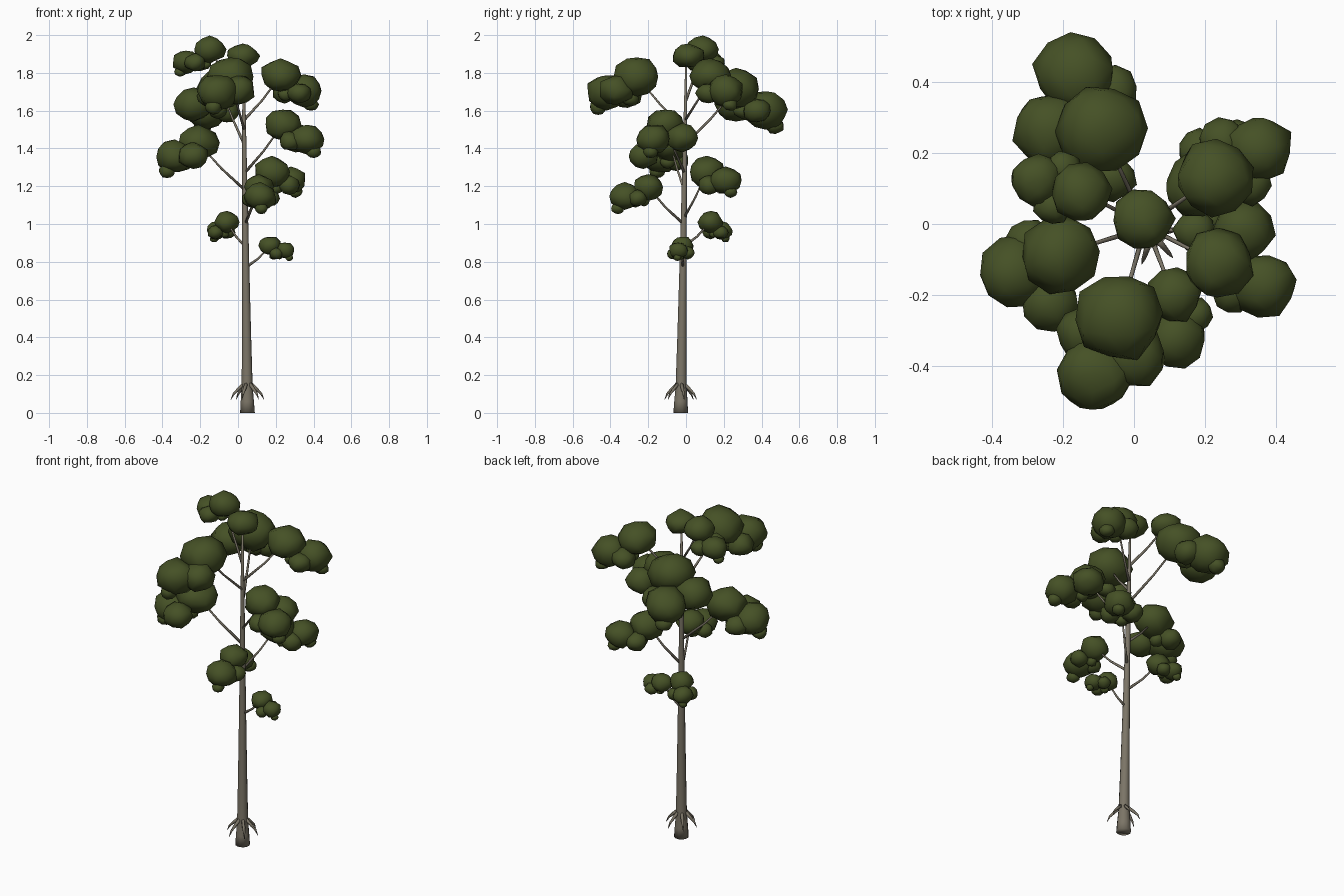
import bpy, bmesh, math, random
from mathutils import Vector

if "Cube" in bpy.data.objects:
    bpy.data.objects.remove(bpy.data.objects["Cube"])

random.seed(4)


def material(name, rgb):
    m = bpy.data.materials.new(name)
    m.diffuse_color = (*rgb, 1)
    m.use_nodes = True
    m.node_tree.nodes["Principled BSDF"].inputs["Base Color"].default_value = m.diffuse_color
    return m


BARK = material("grey bark", (0.20, 0.178, 0.135))
LEAF = material("dark green leaves", (0.06, 0.082, 0.019))


def finish(bm, name, mat):
    me = bpy.data.meshes.new(name)
    for f in bm.faces:
        f.smooth = True
    bm.to_mesh(me)
    bm.free()
    me.materials.append(mat)
    ob = bpy.data.objects.new(name, me)
    bpy.context.collection.objects.link(ob)
    return ob


def tube(name, points, radii, sides):
    """Tapered tube through points, capped at both ends."""
    bm = bmesh.new()
    pts = [Vector(p) for p in points]
    rings = []
    for i, p in enumerate(pts):
        d = (pts[min(i + 1, len(pts) - 1)] - pts[max(i - 1, 0)]).normalized()
        u = d.cross(Vector((0.3, 1, 0))).normalized()
        v = d.cross(u)
        rings.append([bm.verts.new(p + radii[i] * (u * math.cos(a) + v * math.sin(a)))
                      for a in (2 * math.pi * k / sides for k in range(sides))])
    for a, b in zip(rings, rings[1:]):
        for k in range(sides):
            j = (k + 1) % sides
            bm.faces.new((a[k], a[j], b[j], b[k]))
    bm.faces.new(rings[0][::-1])
    bm.faces.new(rings[-1])
    bmesh.ops.recalc_face_normals(bm, faces=bm.faces)
    return finish(bm, name, BARK)


def trunk_at(z):
    t = z / 1.9
    return Vector((0.05 - 0.022 * t, -0.028 + 0.03 * t, z))


def tuft(name, centre, r, flat=0.86):
    """Lumpy low-poly ball of leaves."""
    bm = bmesh.new()
    bmesh.ops.create_icosphere(bm, subdivisions=2, radius=1)
    turn = random.uniform(0, 6.28)
    c, s = math.cos(turn), math.sin(turn)
    for v in bm.verts:
        co = v.co * random.uniform(0.92, 1.10)
        v.co = centre + r * Vector((co.x * c - co.y * s, co.x * s + co.y * c, flat * co.z))
    return finish(bm, name, LEAF)


# Trunk with a flared foot
heights = [0, 0.06, 0.14, 0.4, 0.8, 1.2, 1.55, 1.88]
tube("trunk", [trunk_at(z) for z in heights],
     [0.040, 0.036, 0.030, 0.025, 0.019, 0.014, 0.010, 0.005], 12)

# Drooping root spikes around the foot
for i in range(6):
    a = 2 * math.pi * i / 6 + 0.2
    base = trunk_at(0)
    path = [base + Vector((d * math.cos(a), d * math.sin(a), z))
            for d, z in ((0.018, 0.155), (0.05, 0.125), (0.075, 0.10), (0.09, 0.07))]
    tube(f"root_spike_{i}", path, [0.010, 0.009, 0.006, 0.001], 5)

# Boughs: height on the trunk, then main tufts (x, y, z, radius), inner one first
boughs = {
    "lowest_right": (0.77, [(0.17, -0.02, 0.885, 0.058), (0.25, -0.04, 0.86, 0.05)]),
    "low_back": (0.88, [(-0.06, 0.13, 1.01, 0.065), (-0.11, 0.19, 0.965, 0.055)]),
    "low_front": (1.00, [(0.11, -0.20, 1.195, 0.078), (0.12, -0.325, 1.145, 0.083)]),
    "middle_back_right": (1.03, [(0.18, 0.11, 1.275, 0.093), (0.28, 0.21, 1.23, 0.082)]),
    "middle_left": (1.18, [(-0.21, -0.085, 1.43, 0.107), (-0.335, -0.135, 1.355, 0.10),
                           (-0.235, -0.225, 1.36, 0.08)]),
    "middle_right": (1.27, [(0.235, -0.11, 1.525, 0.097), (0.365, -0.17, 1.45, 0.09),
                            (0.305, -0.02, 1.455, 0.087)]),
    "upper_back": (1.42, [(-0.09, 0.265, 1.715, 0.122), (-0.165, 0.425, 1.605, 0.115),
                          (-0.235, 0.265, 1.635, 0.105)]),
    "upper_front": (1.50, [(-0.04, -0.26, 1.78, 0.123), (-0.11, -0.42, 1.70, 0.108),
                           (0.0, -0.37, 1.71, 0.09)]),
    "upper_right": (1.55, [(0.225, 0.13, 1.785, 0.105), (0.35, 0.21, 1.705, 0.095)]),
    "top_left": (1.65, [(-0.15, 0.09, 1.925, 0.083), (-0.275, 0.125, 1.86, 0.072)]),
}

for name, (z0, mains) in boughs.items():
    tufts = [(Vector(t[:3]), t[3]) for t in mains]
    (inner, r0), (outer, r1) = tufts[:2]
    out = (outer - inner) * Vector((1, 1, 0))
    out.normalize()
    side = Vector((-out.y, out.x, 0))
    drop = Vector((0, 0, -1))
    # Filler tufts tucked beside the pair, and small ones hanging beneath
    mid = (inner + outer) / 2
    if len(tufts) == 2:
        tufts.append((mid + r0 * (0.7 * side + 0.45 * drop), 0.65 * r0))
    tufts.append((mid + r0 * (-0.6 * side + 0.5 * drop), 0.6 * r0))
    tufts.append((outer + r1 * (0.45 * out + 0.75 * drop), 0.42 * r1))
    tufts.append((inner + r0 * (0.3 * out + 0.95 * drop), 0.38 * r0))

    # Branch from the trunk, then a twig to each tuft
    start = trunk_at(z0)
    bend = start.lerp(inner, 0.5) + 0.012 * drop
    tube(name + "_branch", [start, bend, inner], [0.008, 0.006, 0.004], 6)
    for i, (centre, r) in enumerate(tufts):
        tuft(f"{name}_tuft_{i}", centre, r)
        if i:
            tube(f"{name}_twig_{i}", [bend.lerp(inner, 0.8), centre], [0.004, 0.002], 5)

# Crown tuft at the tip of the trunk
tuft("crown_tuft", Vector((0.025, 0.012, 1.89)), 0.085, 0.75)
